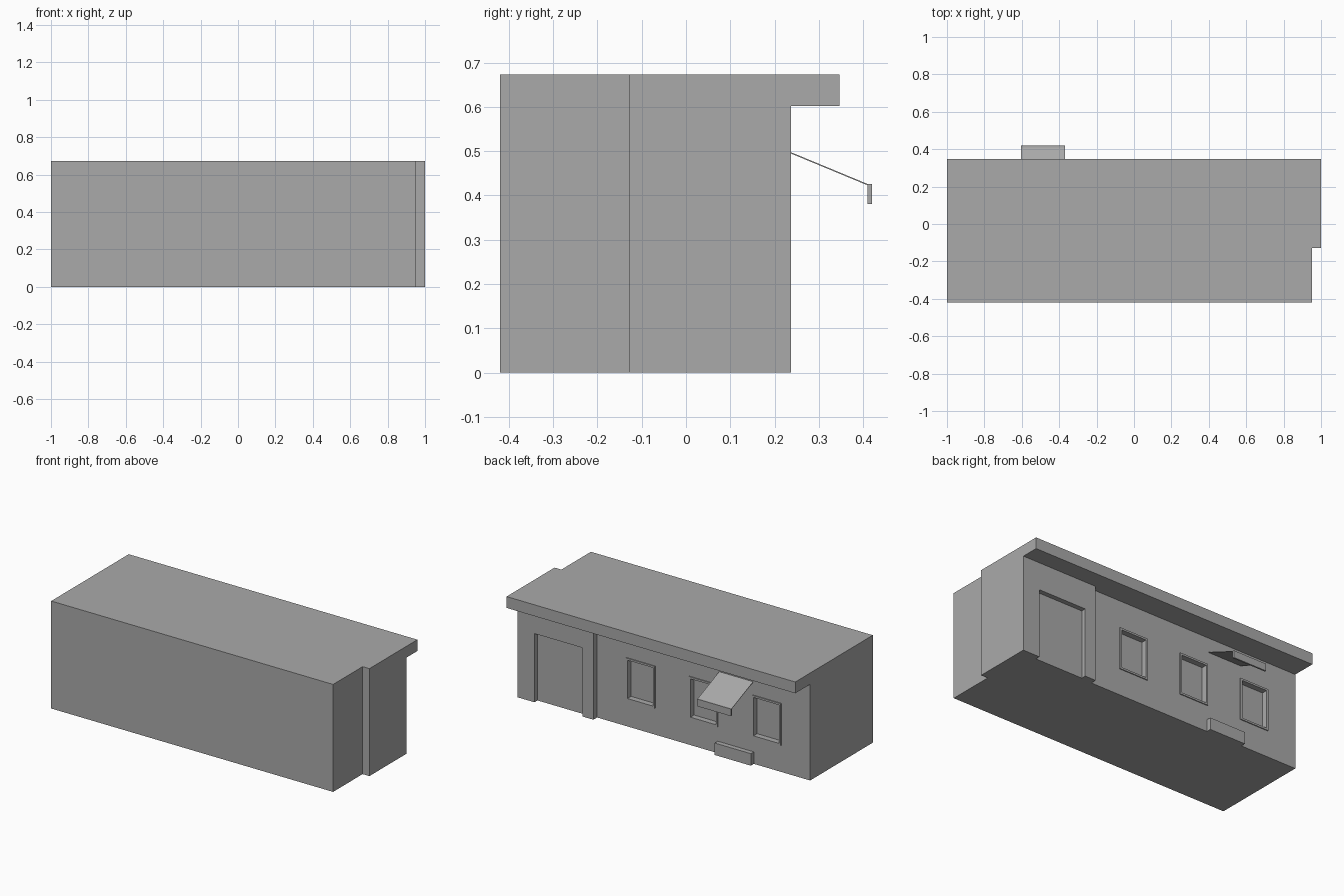
import bpy, bmesh

if "Cube" in bpy.data.objects:
    bpy.data.objects.remove(bpy.data.objects["Cube"])

# One flat colour for the whole building
mat = bpy.data.materials.new("plain_grey")
mat.diffuse_color = (0.40, 0.40, 0.40, 1)
mat.use_nodes = True
mat.node_tree.nodes["Principled BSDF"].inputs["Base Color"].default_value = mat.diffuse_color


def prism(name, pts, axis, lo, hi):
    """Extrude a closed 2D outline along z (outline x,y) or x (outline y,z)."""
    bm = bmesh.new()
    co = (lambda a, b: (a, b, lo)) if axis == "z" else (lambda a, b: (lo, a, b))
    face = bm.faces.new([bm.verts.new(co(a, b)) for a, b in pts])
    top = bmesh.ops.extrude_face_region(bm, geom=[face])["geom"]
    d = hi - lo
    bmesh.ops.translate(bm, vec=(0, 0, d) if axis == "z" else (d, 0, 0),
                        verts=[v for v in top if isinstance(v, bmesh.types.BMVert)])
    bmesh.ops.recalc_face_normals(bm, faces=bm.faces)
    me = bpy.data.meshes.new(name)
    bm.to_mesh(me)
    bm.free()
    me.materials.append(mat)
    ob = bpy.data.objects.new(name, me)
    bpy.context.collection.objects.link(ob)
    return ob


def box(name, x0, x1, y0, y1, z0, z1):
    return prism(name, [(x0, y0), (x1, y0), (x1, y1), (x0, y1)], "z", z0, z1)


def cut(target, *dims):
    """Subtract a box and remove the cutter."""
    cutter = box("cutter", *dims)
    cutter.hide_render = True
    mod = target.modifiers.new("cut", "BOOLEAN")
    mod.operation, mod.solver, mod.object = "DIFFERENCE", "EXACT", cutter
    bpy.context.view_layer.objects.active = target
    bpy.ops.object.modifier_apply(modifier=mod.name)
    bpy.data.objects.remove(cutter)


WALL, BAY, STEP = 0.20, 0.237, 0.476   # wall depths and the bay edge

# Building block with a notched corner, full depth up to the eave
building = prism("building", [(-1, -0.42), (0.953, -0.42), (0.953, -0.128),
                              (1, -0.128), (1, 0.347), (-1, 0.347)], "z", 0, 0.673)

# Space below the eave: main wall set back behind the entrance bay
cut(building, -1.1, STEP, WALL, 0.5, -0.1, 0.602)
cut(building, STEP - 0.01, 1.1, BAY, 0.5, -0.1, 0.602)

# Door recess
cut(building, 0.552, 0.884, BAY - 0.03, 0.4, -0.1, 0.43)

# Three recessed windows with slim raised frames
Z0, Z1, W, RIM = 0.166, 0.43, 0.10, 0.012
for i, x in enumerate((0.173, -0.263, -0.70)):
    hole = (x - W + RIM, x + W - RIM)
    cut(building, *hole, WALL - 0.03, 0.4, Z0 + RIM, Z1 - RIM)
    frame = box(f"window_frame_{i + 1}", x - W, x + W, WALL - 0.003, WALL + 0.006, Z0, Z1)
    cut(frame, *hole, 0.1, 0.4, Z0 + RIM, Z1 - RIM)

# Sloped awning sheet with a hanging lip
prism("awning", [(WALL, 0.513), (0.41, 0.426), (0.42, 0.426), (0.42, 0.381),
                 (0.41, 0.381), (0.41, 0.423), (WALL, 0.510)], "x", -0.605, -0.37)

# Low step below the awning
box("step", -0.61, -0.36, WALL - 0.01, WALL + 0.03, 0, 0.075)
